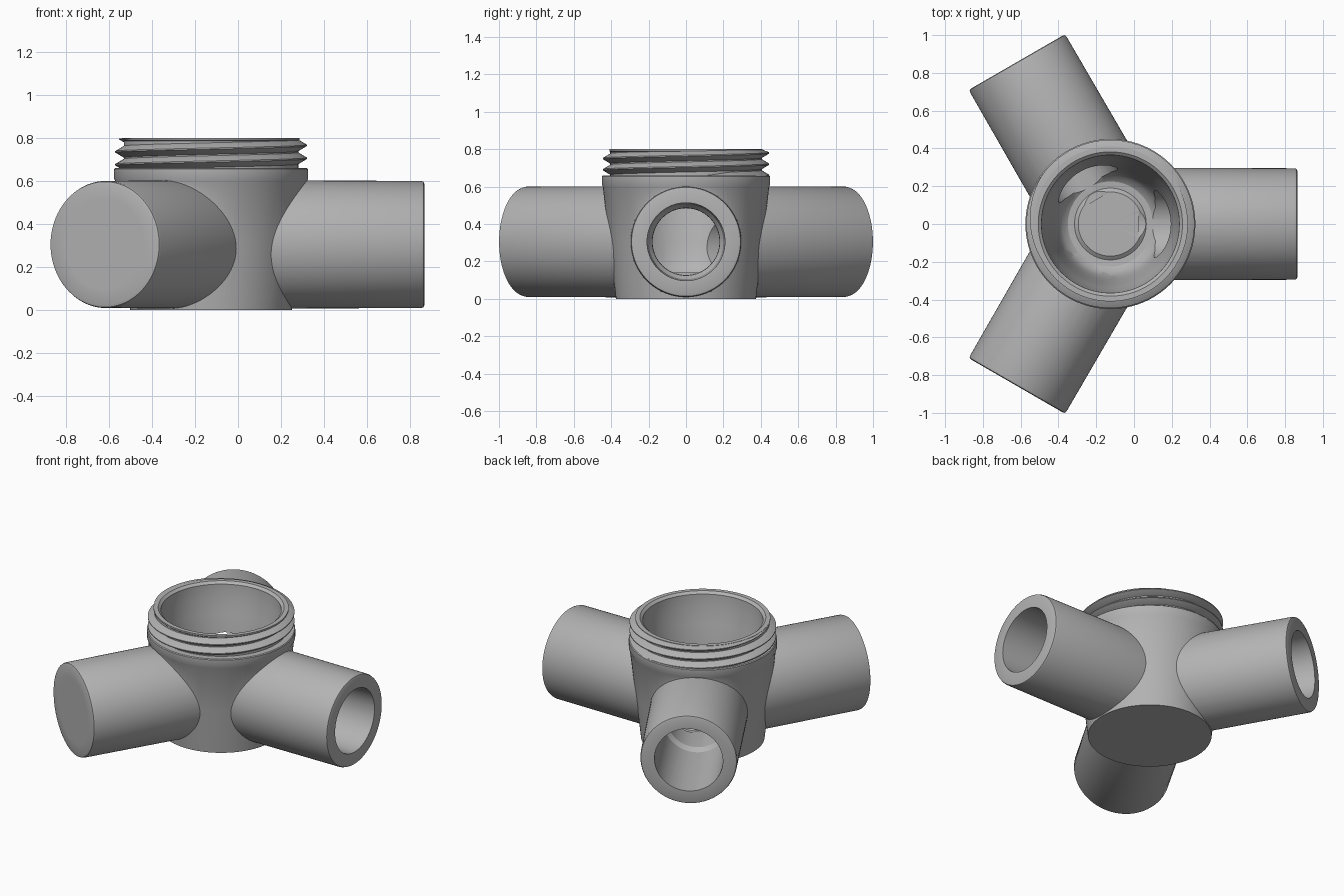
import bpy
import bmesh
import math
from mathutils import Matrix, Vector

if "Cube" in bpy.data.objects:
    bpy.data.objects.remove(bpy.data.objects["Cube"], do_unlink=True)

AXIS_X = -0.125
PIPE_Z = 0.305
SEGMENTS = 96
HUB = Matrix.Translation((AXIS_X, 0, 0))

grey = bpy.data.materials.new("plain grey")
grey.use_nodes = True
grey.diffuse_color = (0.45, 0.45, 0.45, 1)
grey.node_tree.nodes["Principled BSDF"].inputs["Base Color"].default_value = (0.45, 0.45, 0.45, 1)


def add_object(name, bm):
    bmesh.ops.recalc_face_normals(bm, faces=bm.faces)
    mesh = bpy.data.meshes.new(name)
    bm.to_mesh(mesh)
    bm.free()
    mesh.materials.append(grey)
    obj = bpy.data.objects.new(name, mesh)
    bpy.context.collection.objects.link(obj)
    return obj


def lathe(name, profile, matrix):
    """Solid of revolution; profile runs from axis to axis as (radius, height)."""
    bm = bmesh.new()
    verts = [bm.verts.new((r, 0, z)) for r, z in profile]
    edges = [bm.edges.new(pair) for pair in zip(verts, verts[1:])]
    bmesh.ops.spin(bm, geom=verts + edges, cent=(0, 0, 0), axis=(0, 0, 1),
                   angle=math.tau, steps=SEGMENTS)
    bmesh.ops.remove_doubles(bm, verts=bm.verts, dist=0.0002)
    bm.transform(matrix)
    return add_object(name, bm)


def boolean(target, tool, operation):
    mod = target.modifiers.new(tool.name, 'BOOLEAN')
    mod.operation = operation
    mod.solver = 'EXACT'
    mod.object = tool
    bpy.context.view_layer.objects.active = target
    bpy.ops.object.modifier_apply(modifier=mod.name)
    bpy.data.objects.remove(tool, do_unlink=True)


def smooth(obj, degrees):
    bpy.ops.object.select_all(action='DESELECT')
    obj.select_set(True)
    bpy.context.view_layer.objects.active = obj
    bpy.ops.object.shade_smooth_by_angle(angle=math.radians(degrees))


# Tapered hub with a collar and a threaded neck core
hub = lathe("pipe_hub", [
    (0, 0), (0.375, 0), (0.41, 0.3), (0.445, 0.6), (0.45, 0.61),
    (0.45, 0.655), (0.445, 0.66), (0.405, 0.66), (0.405, 0.785),
    (0.41, 0.79), (0.41, 0.8), (0, 0.8)], HUB)

# Three pipes around the hub, with softened outer rims
turns = [Matrix.Translation((AXIS_X, 0, PIPE_Z))
         @ Matrix.Rotation(math.radians(a), 4, 'Z')
         @ Matrix.Rotation(math.pi / 2, 4, 'Y') for a in (0, 120, 240)]
for i, turn in enumerate(turns):
    pipe = lathe(f"pipe_{i}", [
        (0, 0.1), (0.298, 0.1), (0.295, 0.975), (0.291, 0.986),
        (0.281, 0.99), (0, 0.99)], turn)
    boolean(hub, pipe, 'UNION')

# Bowl-shaped chamber with a stepped floor
chamber = lathe("chamber_cutter", [
    (0, 0.14), (0.17, 0.14), (0.19, 0.125), (0.225, 0.128), (0.255, 0.15),
    (0.277, 0.2), (0.295, 0.3), (0.32, 0.485), (0.34, 0.6), (0.362, 0.7),
    (0.365, 0.785), (0.382, 0.8), (0.382, 0.9), (0, 0.9)], HUB)
boolean(hub, chamber, 'DIFFERENCE')

# Tapered bores that open into the chamber
for i, turn in enumerate(turns):
    bore = lathe(f"bore_cutter_{i}", [
        (0, 0.15), (0.178, 0.15), (0.18, 0.42), (0.2, 0.45),
        (0.21, 1.1), (0, 1.1)], turn)
    boolean(hub, bore, 'DIFFERENCE')
smooth(hub, 30)

# Helical thread ridge, fading in and out at its ends
PITCH = 0.06
TURNS = 2.6
steps = int(SEGMENTS * TURNS)
bm = bmesh.new()
rings = []
for i in range(steps + 1):
    turn = i / SEGMENTS
    fade = max(0.05, min(1, turn / 0.1, (TURNS - turn) / 0.2))
    z = 0.645 + PITCH * turn
    spin = Matrix.Rotation(turn * math.tau, 4, 'Z')
    section = [(0.395, -0.029), (0.405, -0.027), (0.405 + 0.04 * fade, -0.003),
               (0.405 + 0.04 * fade, 0.003), (0.405, 0.027), (0.395, 0.029)]
    rings.append([bm.verts.new(HUB @ spin @ Vector((r, 0, min(z + dz * fade, 0.799))))
                  for r, dz in section])
for a, b in zip(rings, rings[1:]):
    for j in range(len(a)):
        k = (j + 1) % len(a)
        bm.faces.new((a[j], a[k], b[k], b[j]))
bm.faces.new(rings[0])
bm.faces.new(rings[-1])
thread = add_object("neck_thread", bm)
smooth(thread, 25)
